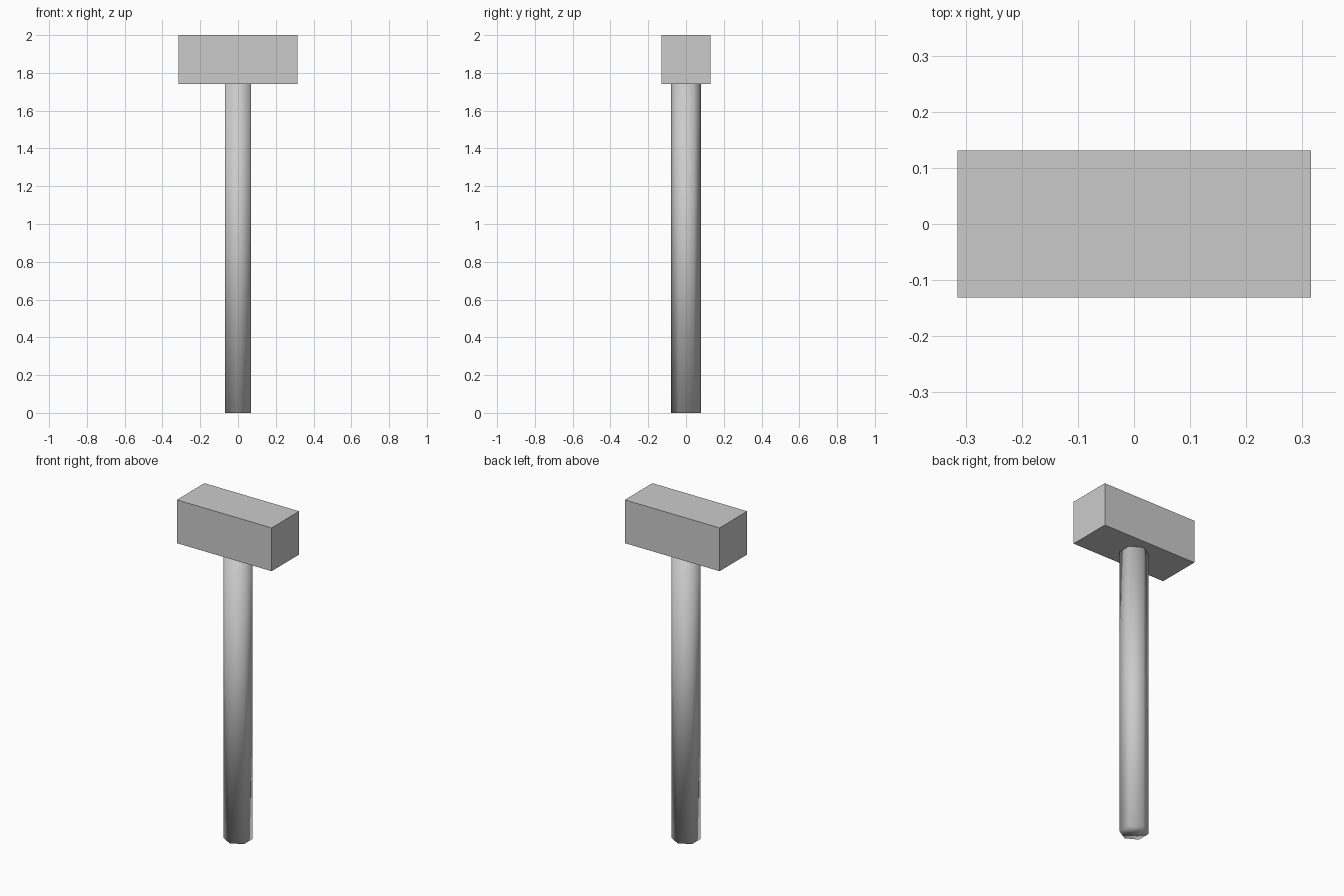
import bpy
from math import radians

if "Cube" in bpy.data.objects:
    bpy.data.objects.remove(bpy.data.objects["Cube"])

HEAD_BOTTOM, TOP = 1.74, 2.0

# Handle: smooth-shaded hexagonal rod, corners pointing along y
bpy.ops.mesh.primitive_cylinder_add(vertices=6, radius=0.079, depth=HEAD_BOTTOM,
                                    location=(0, 0, HEAD_BOTTOM / 2))
handle = bpy.context.object
handle.name = "handle"
corner = handle.data.vertices[0].co
if abs(corner.y) < 0.07:
    handle.rotation_euler.z = radians(30)
bpy.ops.object.shade_smooth()

# Head: plain flat-faced block
bpy.ops.mesh.primitive_cube_add(size=1, location=(0, 0, (HEAD_BOTTOM + TOP) / 2))
head = bpy.context.object
head.name = "head"
head.scale = (0.63, 0.262, TOP - HEAD_BOTTOM)
bpy.ops.object.transform_apply(location=False, rotation=False, scale=True)
